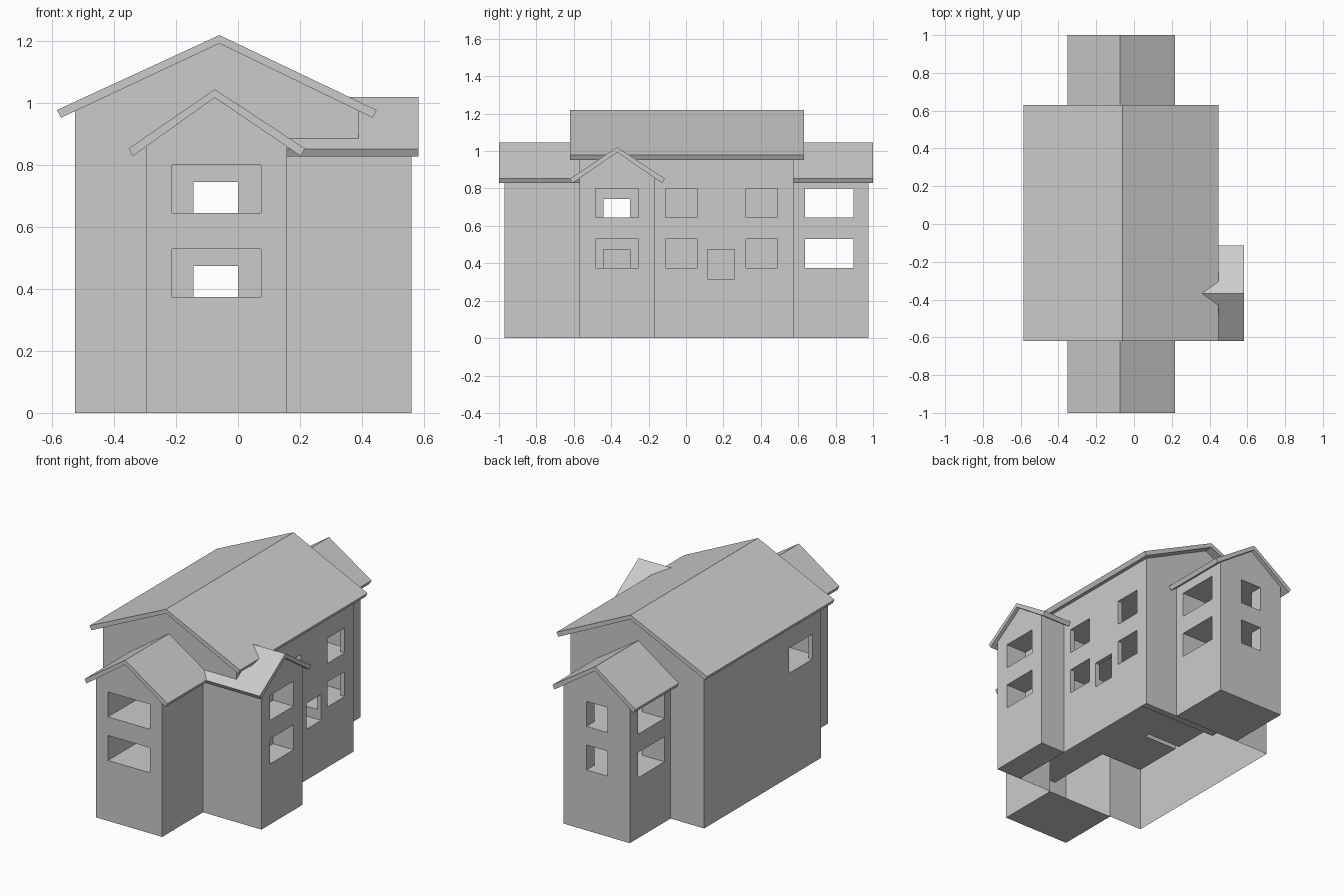
import bpy, bmesh
from mathutils import Vector

if "Cube" in bpy.data.objects:
    bpy.data.objects.remove(bpy.data.objects["Cube"])

grey = bpy.data.materials.new("plain grey")
grey.diffuse_color = (0.6, 0.6, 0.6, 1)
grey.use_nodes = True
grey.node_tree.nodes["Principled BSDF"].inputs["Base Color"].default_value = grey.diffuse_color


def prism(name, profile, axis, a, b):
    """Extrude a (u, z) outline along 'x' or 'y' from a to b."""
    bm = bmesh.new()
    put = (lambda u, z, t: (t, u, z)) if axis == 'x' else (lambda u, z, t: (u, t, z))
    rings = [[bm.verts.new(put(u, z, t)) for u, z in profile] for t in (a, b)]
    bm.faces.new(rings[0])
    bm.faces.new(rings[1])
    n = len(profile)
    for i in range(n):
        j = (i + 1) % n
        bm.faces.new((rings[0][i], rings[0][j], rings[1][j], rings[1][i]))
    bmesh.ops.recalc_face_normals(bm, faces=bm.faces)
    me = bpy.data.meshes.new(name)
    bm.to_mesh(me)
    bm.free()
    me.materials.append(grey)
    ob = bpy.data.objects.new(name, me)
    bpy.context.collection.objects.link(ob)
    return ob


def walls(name, axis, a, b, left, right, ridge, eave_l, eave_r):
    return prism(name, [(left, 0), (right, 0), (right, eave_r), ridge, (left, eave_l)], axis, a, b)


def roof(name, axis, a, b, left, right, ridge, eave_top, thick=0.025, inset=0.013):
    """Bent slab with eaves cut square to the slope."""
    u, z = ridge
    prism(name, [(left, eave_top), (u, z), (right, eave_top),
                 (right - inset, eave_top - thick), (u, z - thick - 0.002),
                 (left + inset, eave_top - thick)], axis, a, b)


# gabled wall blocks
main = walls("main_walls", 'y', -0.57, 0.575, -0.527, 0.389, (-0.06, 1.197), 0.983, 0.993)
blocks = [
    main,
    walls("front_wing_walls", 'y', -0.97, -0.57, -0.297, 0.159, (-0.075, 1.022), 0.868, 0.866),
    walls("back_wing_walls", 'y', 0.575, 0.975, -0.297, 0.159, (-0.075, 1.022), 0.868, 0.866),
    walls("right_wing_walls", 'x', 0.389, 0.56, -0.57, -0.169, (-0.368, 0.997), 0.865, 0.865),
]

# roofs
roof("main_roof", 'y', -0.62, 0.63, -0.585, 0.448, (-0.06, 1.22), 0.978)
roof("front_wing_roof", 'y', -1.0, -0.55, -0.353, 0.216, (-0.075, 1.045), 0.854)
roof("back_wing_roof", 'y', 0.55, 1.0, -0.353, 0.216, (-0.075, 1.045), 0.854)
roof("right_wing_roof", 'x', 0.15, 0.583, -0.62, -0.113, (-0.368, 1.02), 0.853)

# rooms, doorways and windows, as (x0, x1, y0, y1, z0, z1)
cuts = [(-0.5, 0.45, 0.115, 0.26, 0.315, 0.475)]     # stair window
for floor in (0.375, 0.645):
    head, low = floor + 0.155, floor + 0.1
    cuts += [
        (-0.50, 0.36, -0.54, -0.22, floor, head),       # front room
        (-0.50, 0.36, -0.19, 0.55, floor, head),        # back room
        (-0.27, 0.13, -0.30, -0.10, floor, head),       # opening between rooms
        (-0.213, 0.075, -1.1, -0.50, floor, head),      # front window and passage
        (-0.143, 0.0, 0.50, 0.70, floor, low),          # back wing doorway
        (-0.143, 0.0, 0.85, 1.1, floor, head),          # rear windows
        (-0.4, 0.3, 0.635, 0.895, floor, head),         # rear wing side windows
        (0.33, 0.45, -0.44, -0.30, floor, low),         # right wing doorway
        (0.42, 0.7, -0.485, -0.255, floor, head),       # right wing windows
        (0.33, 0.45, -0.11, 0.06, floor, head),         # main side windows
        (0.33, 0.45, 0.32, 0.49, floor, head),
    ]
cuts.append((-0.6, -0.45, -0.485, -0.255, 0.645, 0.80))  # single left window

cutters = []
for x0, x1, y0, y1, z0, z1 in cuts:
    c = prism("cutter", [(x0, z0), (x1, z0), (x1, z1), (x0, z1)], 'y', y0, y1)
    c.hide_render = True
    cutters.append(c)

for ob in blocks:
    lo = [min(v.co[k] for v in ob.data.vertices) for k in range(3)]
    hi = [max(v.co[k] for v in ob.data.vertices) for k in range(3)]
    for c, q in zip(cutters, cuts):
        if all(q[2 * k] < hi[k] and q[2 * k + 1] > lo[k] for k in range(3)):
            m = ob.modifiers.new("cut", 'BOOLEAN')
            m.operation, m.solver, m.object = 'DIFFERENCE', 'EXACT', c
bpy.context.view_layer.update()
dg = bpy.context.evaluated_depsgraph_get()
results = [(ob, bpy.data.meshes.new_from_object(ob.evaluated_get(dg))) for ob in blocks]
for ob, me in results:
    ob.modifiers.clear()
    ob.data = me
for c in cutters:
    bpy.data.objects.remove(c)


def joint(c):
    """True where a wing joins the main block."""
    wing = -0.297 < c.x < 0.159 and c.z < 0.866
    return ((abs(c.y + 0.57) < 1e-3 and wing) or (abs(c.y - 0.575) < 1e-3 and wing)
            or (abs(c.x - 0.389) < 1e-3 and -0.57 < c.y < -0.169 and c.z < 0.865))


def on_wall(f):
    c, n = f.calc_center_median(), f.normal
    return ((abs(n.y) > 0.99 and min(abs(c.y + 0.57), abs(c.y - 0.575)) < 1e-3)
            or (abs(n.x) > 0.99 and abs(c.x - 0.389) < 1e-3))


# open the inner joints, and the underside of the main block
for ob in blocks:
    bm = bmesh.new()
    bm.from_mesh(ob.data)
    if ob is main:
        for co, no in (((-0.297, 0, 0), (1, 0, 0)), ((0.159, 0, 0), (1, 0, 0)),
                       ((0, -0.169, 0), (0, 1, 0)), ((0, 0, 0.8655), (0, 0, 1))):
            fs = [f for f in bm.faces if on_wall(f)]
            geom = fs + list({e for f in fs for e in f.edges}) + list({v for f in fs for v in f.verts})
            bmesh.ops.bisect_plane(bm, geom=geom, plane_co=Vector(co), plane_no=Vector(no), dist=1e-5)
    gone = [f for f in bm.faces if on_wall(f) and joint(f.calc_center_median())]
    if ob is main:
        gone += [f for f in bm.faces if f.normal.z < -0.9 and f.calc_center_median().z < 0.01]
    bmesh.ops.delete(bm, geom=gone, context='FACES')
    bm.to_mesh(ob.data)
    bm.free()
